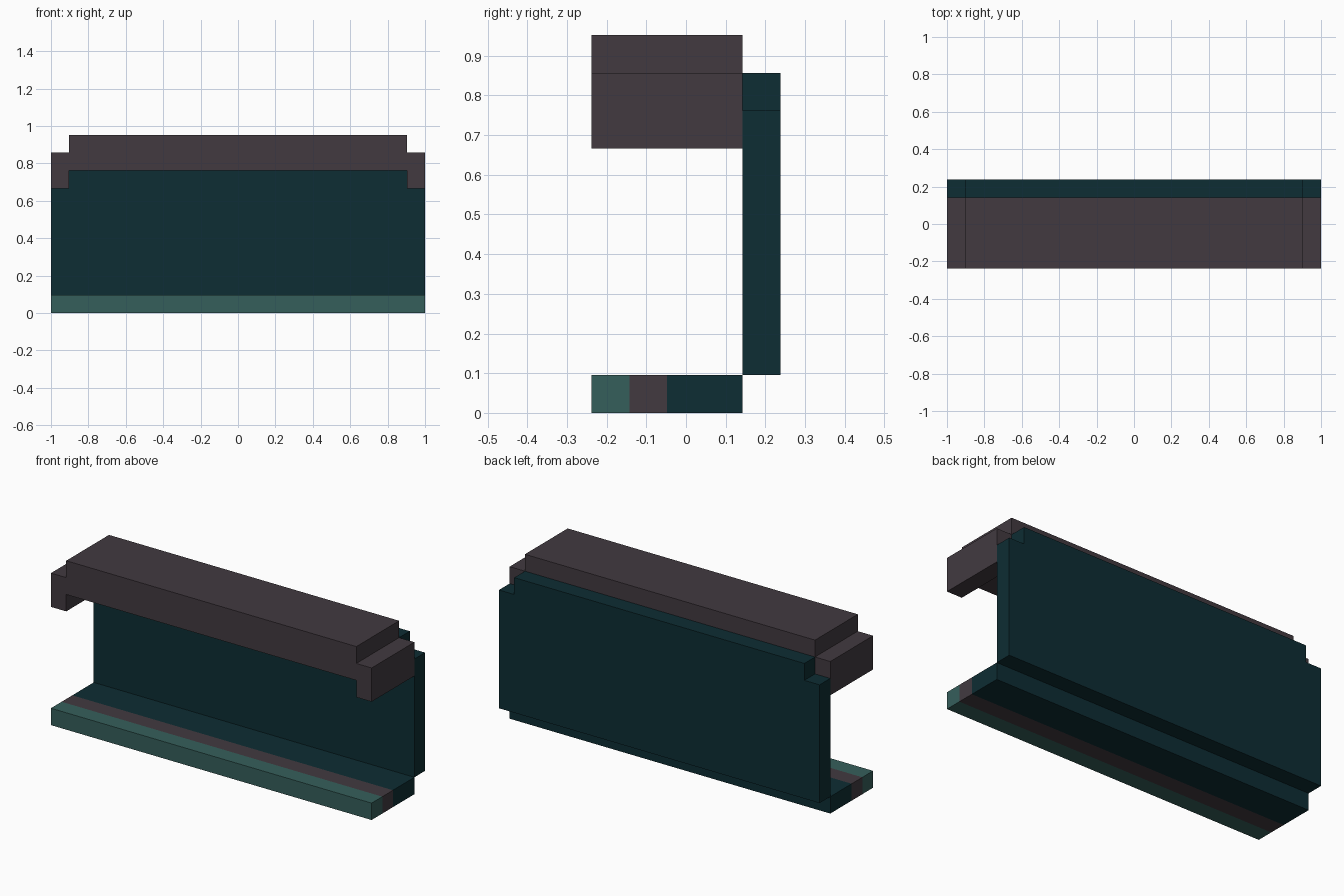
import bpy
import bmesh

if "Cube" in bpy.data.objects:
    bpy.data.objects.remove(bpy.data.objects["Cube"], do_unlink=True)

U = 2 / 21            # one block
END = 10.5 * U        # half the length
STEP = 9.5 * U        # where the end blocks start
FRONT, BACK = -2.5 * U, 2.5 * U


def material(name, rgb):
    mat = bpy.data.materials.new(name)
    mat.use_nodes = True
    mat.diffuse_color = (*rgb, 1)
    mat.node_tree.nodes["Principled BSDF"].inputs["Base Color"].default_value = (*rgb, 1)
    return mat


dark_teal = material("dark teal", (0.004, 0.026, 0.033))
mauve_grey = material("mauve grey", (0.054, 0.042, 0.051))
pale_teal = material("pale teal", (0.036, 0.114, 0.105))


def extrude_profile(name, half, y0, y1, mats):
    """Mirror a half outline in x-z, then extrude it from y0 to y1."""
    outline = half + [(-x, z) for x, z in reversed(half)]
    bm = bmesh.new()
    face = bm.faces.new([bm.verts.new((x, y0, z)) for x, z in outline])
    moved = bmesh.ops.extrude_face_region(bm, geom=[face])["geom"]
    bmesh.ops.translate(bm, vec=(0, y1 - y0, 0),
                        verts=[v for v in moved if isinstance(v, bmesh.types.BMVert)])
    bmesh.ops.recalc_face_normals(bm, faces=bm.faces)
    return finish(name, bm, mats)


def finish(name, bm, mats):
    mesh = bpy.data.meshes.new(name)
    bm.to_mesh(mesh)
    bm.free()
    for mat in mats:
        mesh.materials.append(mat)
    obj = bpy.data.objects.new(name, mesh)
    bpy.context.collection.objects.link(obj)
    return obj


# Canopy: raised middle with lower blocks at both ends
extrude_profile("canopy",
                [(STEP, 8 * U), (STEP, 7 * U), (END, 7 * U),
                 (END, 9 * U), (STEP, 9 * U), (STEP, 10 * U)],
                FRONT, BACK - U, [mauve_grey])

# Back wall with stepped top corners
extrude_profile("back_wall",
                [(END, U), (END, 8 * U), (STEP, 8 * U), (STEP, 9 * U)],
                BACK - U, BACK, [dark_teal])

# Floor slab, cut into coloured bands from front to back
floor = extrude_profile("floor", [(END, 0), (END, U)], FRONT, BACK - U,
                        [dark_teal, mauve_grey, pale_teal])
bm = bmesh.new()
bm.from_mesh(floor.data)
for y in (FRONT + U, FRONT + 2 * U):
    bmesh.ops.bisect_plane(bm, geom=bm.verts[:] + bm.edges[:] + bm.faces[:],
                           plane_co=(0, y, 0), plane_no=(0, 1, 0))
for face in bm.faces:
    y = face.calc_center_median().y
    face.material_index = 2 if y < FRONT + U else 1 if y < FRONT + 2 * U else 0
bm.to_mesh(floor.data)
bm.free()
